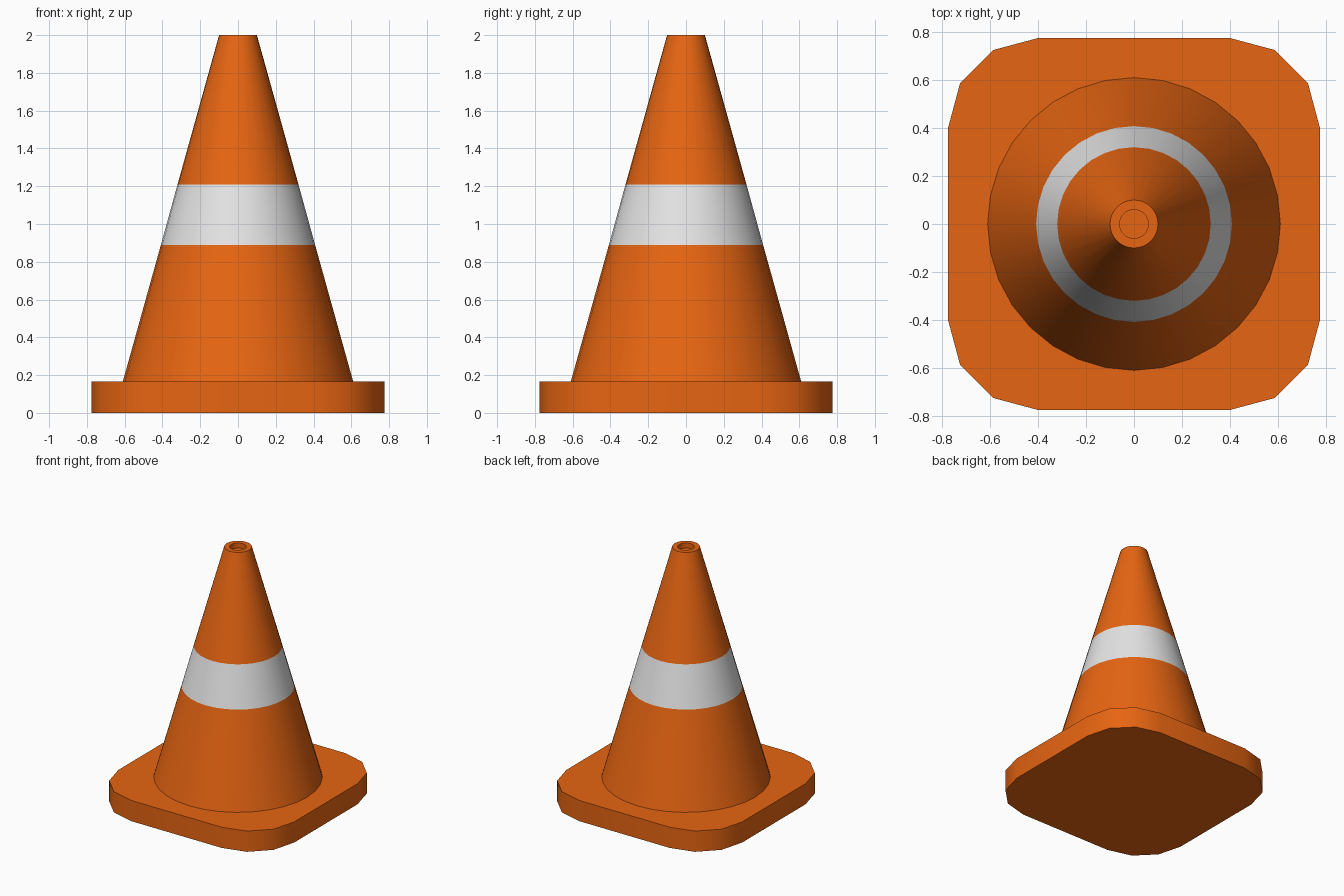
import bpy, bmesh, math

cube = bpy.data.objects.get("Cube")
if cube:
    bpy.data.objects.remove(cube, do_unlink=True)


def make_material(name, color):
    mat = bpy.data.materials.new(name)
    mat.use_nodes = True
    mat.diffuse_color = color
    mat.node_tree.nodes["Principled BSDF"].inputs["Base Color"].default_value = color
    return mat


orange = make_material("safety orange", (0.8, 0.13, 0.006, 1))
white = make_material("reflective white", (0.78, 0.78, 0.78, 1))


def finish(bm, name, materials, angle):
    bmesh.ops.recalc_face_normals(bm, faces=bm.faces)
    mesh = bpy.data.meshes.new(name)
    bm.to_mesh(mesh)
    bm.free()
    obj = bpy.data.objects.new(name, mesh)
    bpy.context.collection.objects.link(obj)
    for mat in materials:
        mesh.materials.append(mat)
    bpy.ops.object.select_all(action="DESELECT")
    obj.select_set(True)
    bpy.context.view_layer.objects.active = obj
    bpy.ops.object.shade_smooth_by_angle(angle=math.radians(angle))
    return obj


# Square base slab with rounded corners
BASE_TOP = 0.165
WIDTH = 1.55
bm = bmesh.new()
bmesh.ops.create_cube(bm, size=1)
bmesh.ops.scale(bm, vec=(WIDTH, WIDTH, BASE_TOP), verts=bm.verts)
bmesh.ops.translate(bm, vec=(0, 0, BASE_TOP / 2), verts=bm.verts)
corners = [e for e in bm.edges if abs(e.verts[0].co.z - e.verts[1].co.z) > 0.1]
bmesh.ops.bevel(bm, geom=corners, offset=0.375, segments=3, profile=0.5,
                affect="EDGES")
finish(bm, "base", [orange], 40)

# Tapered body with a stripe, ending in a flat rim around a shallow hole
SIDES = 32
STRIPE_LOW, STRIPE_HIGH = 0.89, 1.21
profile = [(0.61, BASE_TOP), (0.408, STRIPE_LOW), (0.32, STRIPE_HIGH),
           (0.1, 2), (0.06, 2), (0.06, 1.96)]
bm = bmesh.new()
rings = []
for radius, z in profile:
    ring = bmesh.ops.create_circle(bm, segments=SIDES, radius=radius)["verts"]
    bmesh.ops.translate(bm, vec=(0, 0, z), verts=ring)
    rings.append(ring)
for lower, upper in zip(rings, rings[1:]):
    for i in range(SIDES):
        j = (i + 1) % SIDES
        bm.faces.new((lower[i], lower[j], upper[j], upper[i]))
bm.faces.new(rings[0])
bm.faces.new(rings[-1])
for face in bm.faces:
    z = face.calc_center_median().z
    face.material_index = int(STRIPE_LOW < z < STRIPE_HIGH)
finish(bm, "cone_body", [orange, white], 30)
